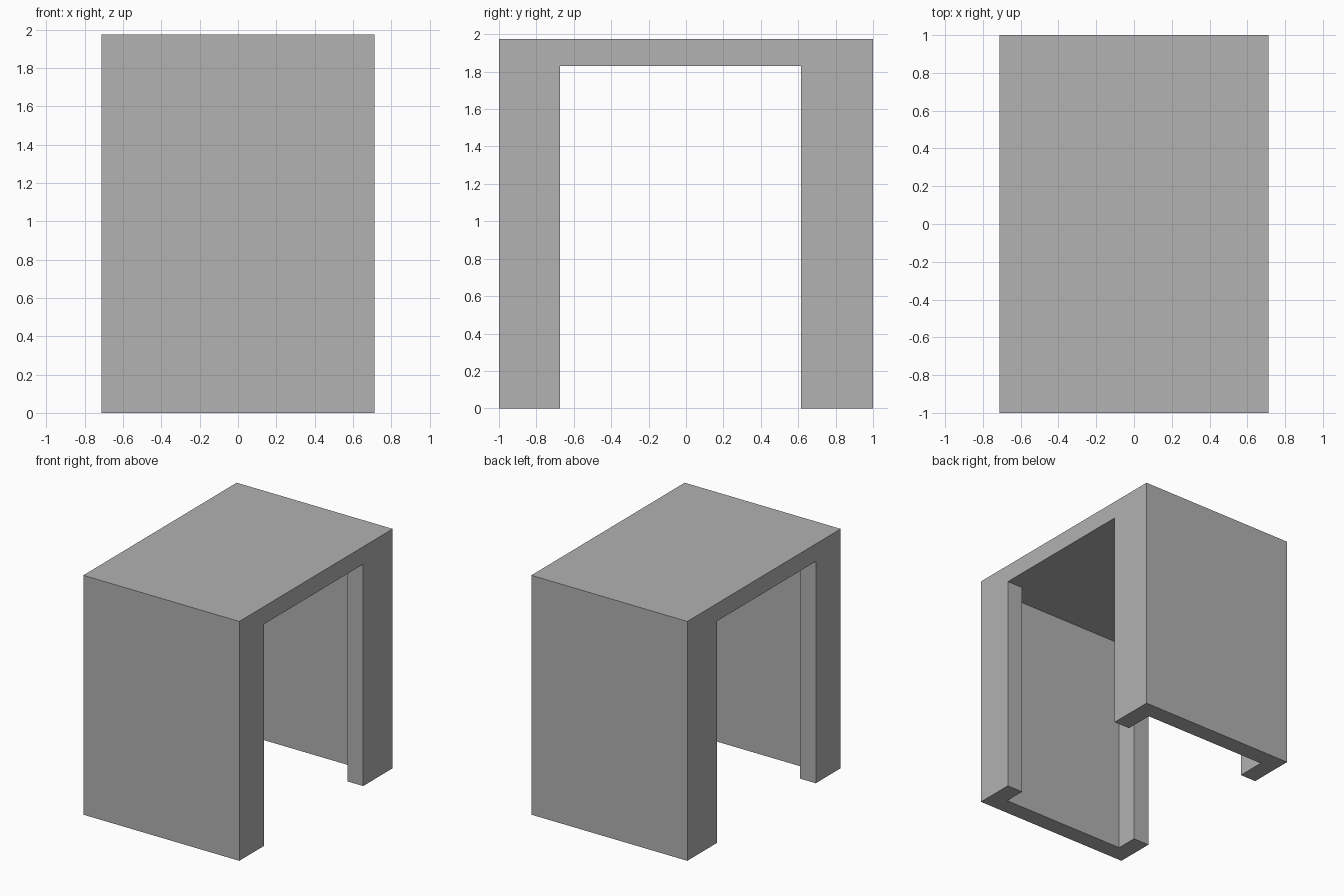
import bpy
import bmesh

if "Cube" in bpy.data.objects:
    bpy.data.objects.remove(bpy.data.objects["Cube"], do_unlink=True)

# Overall size and wall thickness
HALF_X, HALF_Y, HEIGHT, WALL = 0.712, 1.0, 1.975, 0.145
OPEN_FRONT, OPEN_BACK = -0.675, 0.615
CEILING = HEIGHT - WALL

grey = bpy.data.materials.new("plain_grey")
grey.use_nodes = True
colour = (0.445, 0.445, 0.445, 1)
grey.diffuse_color = colour
grey.node_tree.nodes["Principled BSDF"].inputs["Base Color"].default_value = colour


def prism(name, outline, bottom, top):
    """Extrude an outline in plan upward into a closed solid."""
    bm = bmesh.new()
    base = bm.faces.new([bm.verts.new((x, y, bottom)) for x, y in outline])
    walls = bmesh.ops.extrude_face_region(bm, geom=[base])
    verts = [v for v in walls["geom"] if isinstance(v, bmesh.types.BMVert)]
    bmesh.ops.translate(bm, verts=verts, vec=(0, 0, top - bottom))
    bmesh.ops.recalc_face_normals(bm, faces=bm.faces)
    mesh = bpy.data.meshes.new(name)
    bm.to_mesh(mesh)
    bm.free()
    mesh.materials.append(grey)
    obj = bpy.data.objects.new(name, mesh)
    bpy.context.collection.objects.link(obj)
    return obj


# Solid block that becomes the top and the two channel-shaped legs
block = [(-HALF_X, -HALF_Y), (HALF_X, -HALF_Y), (HALF_X, HALF_Y), (-HALF_X, HALF_Y)]
shell = prism("table_shell", block, 0, HEIGHT)

# Cross-shaped cutter: inner cavity plus the opening through both sides
in_x, in_y, out_x = HALF_X - WALL, HALF_Y - WALL, HALF_X + WALL
right_half = [(in_x, -in_y), (in_x, OPEN_FRONT), (out_x, OPEN_FRONT),
              (out_x, OPEN_BACK), (in_x, OPEN_BACK), (in_x, in_y)]
cross = right_half + [(-x, y) for x, y in reversed(right_half)]
cutter = prism("cavity_cutter", cross, -WALL, CEILING)
cutter.hide_render = True

# Hollow out the block
cut = shell.modifiers.new("hollow", 'BOOLEAN')
cut.operation = 'DIFFERENCE'
cut.solver = 'EXACT'
cut.object = cutter
bpy.context.view_layer.objects.active = shell
bpy.ops.object.modifier_apply(modifier=cut.name)
bpy.data.objects.remove(cutter, do_unlink=True)
